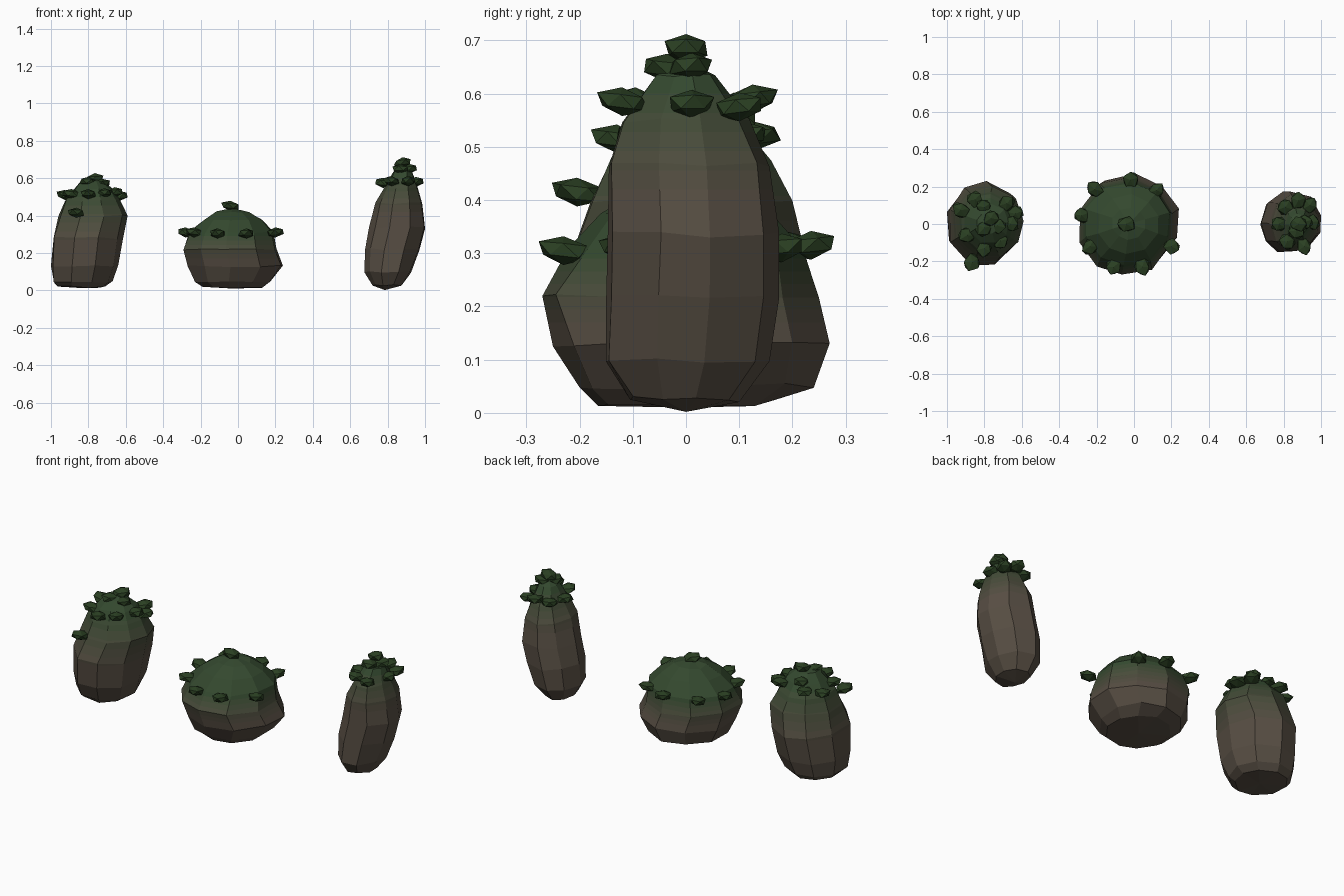
import bpy, bmesh, math, random
from mathutils import Vector

if "Cube" in bpy.data.objects:
    bpy.data.objects.remove(bpy.data.objects["Cube"])

random.seed(4)
BROWN, GREEN = Vector((.098, .078, .058)), Vector((.034, .066, .028))
BANDS = 6


def material(name, rgb):
    m = bpy.data.materials.new(name)
    m.diffuse_color = (*rgb, 1)
    m.use_nodes = True
    m.node_tree.nodes["Principled BSDF"].inputs["Base Color"].default_value = m.diffuse_color
    return m


# Stone-to-moss gradient in flat steps
stone_mats = [material(f"stone_{i}", BROWN.lerp(GREEN, i / BANDS)) for i in range(BANDS + 1)]
leaf_mat = material("moss_leaf", (.023, .05, .016))


def finish(name, bm, mats):
    bmesh.ops.recalc_face_normals(bm, faces=bm.faces)
    me = bpy.data.meshes.new(name)
    bm.to_mesh(me)
    bm.free()
    for m in mats:
        me.materials.append(m)
    ob = bpy.data.objects.new(name, me)
    bpy.context.collection.objects.link(ob)


def rock(name, sides, turn, rings, bottom, top, fade):
    """Loft rings given as (z, x0, x1, y0, y1), closed with two poles."""
    bm = bmesh.new()
    angles = [turn + math.tau * (i + random.uniform(-.12, .12)) / sides for i in range(sides)]
    loops = []
    for z, x0, x1, y0, y1 in rings:
        pts = []
        for a in angles:
            r = random.uniform(.97, 1.03)
            pts.append((r * math.cos(a), r * math.sin(a)))
        xs, ys = zip(*pts)
        loops.append([bm.verts.new((
            x0 + (x1 - x0) * (x - min(xs)) / (max(xs) - min(xs)),
            y0 + (y1 - y0) * (y - min(ys)) / (max(ys) - min(ys)),
            z + random.uniform(-.006, .006))) for x, y in pts])
    low, high = bm.verts.new(bottom), bm.verts.new(top)
    for i in range(sides):
        j = (i + 1) % sides
        bm.faces.new((low, loops[0][j], loops[0][i]))
        bm.faces.new((high, loops[-1][i], loops[-1][j]))
        for a, b in zip(loops, loops[1:]):
            bm.faces.new((a[i], a[j], b[j], b[i]))
    # Cut the faces at the colour steps, then colour by height
    z0, z1 = fade
    for k in range(BANDS):
        z = z0 + (z1 - z0) * k / (BANDS - 1)
        bmesh.ops.bisect_plane(bm, geom=bm.verts[:] + bm.edges[:] + bm.faces[:],
                               plane_co=(0, 0, z), plane_no=(0, 0, 1))
    for f in bm.faces:
        t = (f.calc_center_median().z - z0) / (z1 - z0) * (BANDS - 1)
        f.material_index = max(0, min(BANDS, math.floor(t) + 1))
    finish(name, bm, stone_mats)


def leaves(name, centre, spots):
    """Small flattened faceted clumps, long axis pointing outwards."""
    for n, p in enumerate(spots):
        bm = bmesh.new()
        bmesh.ops.create_icosphere(bm, subdivisions=1, radius=1)
        a = math.atan2(p[1] - centre[1], p[0] - centre[0])
        for v in bm.verts:
            k = random.uniform(.85, 1.15)
            x, y, z = v.co.x * .05 * k, v.co.y * .044 * k, v.co.z * .027 + v.co.x * .006
            v.co = (p[0] + x * math.cos(a) - y * math.sin(a),
                    p[1] + x * math.sin(a) + y * math.cos(a), p[2] + z)
        finish(f"{name}_{n + 1}", bm, [leaf_mat])


# Left rock
rock("left_rock", 9, .1, [
    (.018, -.965, -.71, -.13, .14), (.045, -.985, -.67, -.16, .17),
    (.13, -1.0, -.64, -.2, .2), (.28, -.985, -.615, -.22, .23),
    (.4, -.96, -.59, -.18, .2), (.48, -.925, -.63, -.14, .16),
    (.54, -.88, -.67, -.1, .11), (.58, -.84, -.715, -.05, .06)],
    (-.83, 0, .012), (-.78, 0, .595), (.27, .5))
leaves("left_moss", (-.78, 0), [
    (-.865, -.205, .415), (-.925, .075, .51), (-.85, .13, .52), (-.68, .11, .52),
    (-.635, .055, .505), (-.66, 0, .525), (-.715, -.09, .52), (-.8, -.13, .515),
    (-.89, -.06, .515), (-.8, .09, .55), (-.765, .03, .6), (-.8, -.02, .58),
    (-.73, -.01, .57)])

# Middle rock
rock("middle_rock", 10, .25, [
    (.018, -.19, .13, -.165, .165), (.05, -.23, .175, -.2, .24),
    (.13, -.27, .24, -.25, .27), (.22, -.292, .205, -.27, .25),
    (.31, -.26, .19, -.22, .22), (.375, -.19, .13, -.16, .16),
    (.42, -.115, .06, -.085, .085)],
    (-.03, 0, .01), (-.03, 0, .44), (.17, .29))
leaves("middle_moss", (-.03, 0), [
    (-.04, 0, .452), (-.02, .235, .315), (.12, .18, .31), (.2, -.12, .31),
    (.045, -.23, .305), (-.11, -.23, .305), (-.235, -.12, .31), (-.28, .045, .31),
    (-.21, .185, .315)])

# Right rock
rock("right_rock", 9, .3, [
    (.025, .72, .875, -.105, .1), (.1, .675, .925, -.15, .157),
    (.22, .68, .97, -.15, .175), (.335, .70, 1.0, -.147, .175),
    (.465, .735, .985, -.145, .157), (.55, .78, .96, -.12, .12),
    (.635, .83, .93, -.055, .055)],
    (.785, 0, .002), (.88, 0, .662), (.42, .6))
leaves("right_moss", (.88, 0), [
    (.88, .125, .59), (.94, .1, .575), (.95, .01, .58), (.91, -.12, .585),
    (.82, -.095, .585), (.775, 0, .575), (.81, .09, .575), (.87, -.035, .648),
    (.91, .01, .65), (.88, 0, .685)])
